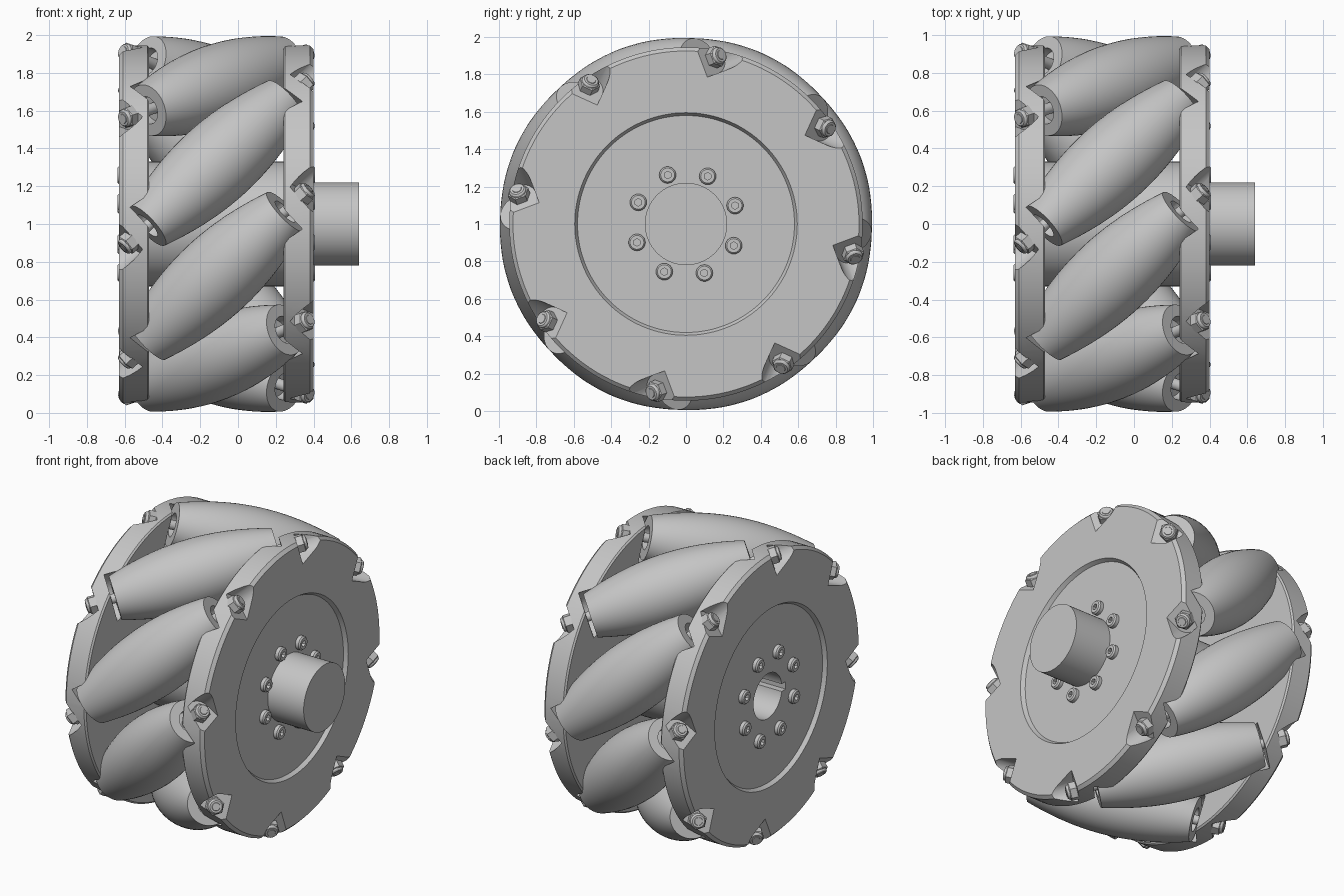
import bpy, bmesh
from math import pi, sin, cos, sqrt, radians
from mathutils import Matrix, Vector

cube = bpy.data.objects.get("Cube")
if cube:
    bpy.data.objects.remove(cube, do_unlink=True)

COUNT = 8             # rollers
PHASE = 20.6          # angle of the first roller, in degrees
AXIS_R = 0.78         # distance from wheel axis to roller axis
HALF = 0.515          # half length of a roller
SEAT = 0.635          # where the nuts sit along a roller axis
WHEEL = Matrix.Translation((-0.115, 0, 1))

grey = bpy.data.materials.new("plain grey")
grey.use_nodes = True
tone = (0.56, 0.56, 0.56, 1)
grey.diffuse_color = tone
grey.node_tree.nodes["Principled BSDF"].inputs["Base Color"].default_value = tone


def lathe(bm, profile, segments=64, matrix=Matrix(), closed=True):
    """Spin (x, radius) points about the x axis, then place the result."""
    part = bmesh.new()
    verts = [part.verts.new((x, 0, r)) for x, r in profile]
    edges = [part.edges.new(pair) for pair in zip(verts, verts[1:])]
    if closed:
        edges.append(part.edges.new((verts[-1], verts[0])))
    bmesh.ops.spin(part, geom=verts + edges, cent=(0, 0, 0), axis=(1, 0, 0),
                   angle=2 * pi, steps=segments, use_merge=True)
    merge(bm, part, matrix)


def prism(bm, outline, x0, x1, matrix=Matrix()):
    """Extrude a (y, z) outline along x."""
    part = bmesh.new()
    face = part.faces.new([part.verts.new((x0, y, z)) for y, z in outline])
    out = bmesh.ops.extrude_face_region(part, geom=[face], use_keep_orig=True)
    moved = [g for g in out["geom"] if isinstance(g, bmesh.types.BMVert)]
    bmesh.ops.translate(part, verts=moved, vec=(x1 - x0, 0, 0))
    merge(bm, part, matrix)


def merge(bm, part, matrix):
    bmesh.ops.remove_doubles(part, verts=part.verts, dist=1e-5)
    bmesh.ops.transform(part, matrix=matrix, verts=part.verts)
    bmesh.ops.recalc_face_normals(part, faces=part.faces)
    temp = bpy.data.meshes.new("temp")
    part.to_mesh(temp)
    part.free()
    bm.from_mesh(temp)
    bpy.data.meshes.remove(temp)


def finish(name, bm, cutter=None):
    mesh = bpy.data.meshes.new(name)
    bm.to_mesh(mesh)
    bm.free()
    obj = bpy.data.objects.new(name, mesh)
    bpy.context.scene.collection.objects.link(obj)
    mesh.materials.append(grey)
    if cutter:
        mod = obj.modifiers.new("cut", 'BOOLEAN')
        mod.operation, mod.solver, mod.object = 'DIFFERENCE', 'EXACT', cutter
        graph = bpy.context.evaluated_depsgraph_get()
        obj.data = bpy.data.meshes.new_from_object(obj.evaluated_get(graph))
        obj.modifiers.clear()
    obj.data.shade_smooth()
    obj.data.set_sharp_from_angle(angle=radians(28))
    return obj


def roller_frame(i):
    """Local x along the tilted roller, local z pointing outwards."""
    a = radians(PHASE + i * 360 / COUNT)
    out = Vector((0, cos(a), sin(a)))
    along = Vector((1, sin(a), -cos(a))).normalized()
    side = out.cross(along)
    m = Matrix((along, side, out)).transposed().to_4x4()
    m.translation = out * AXIS_R
    return WHEEL @ m


FRAMES = [roller_frame(i) for i in range(COUNT)]
FLIP = Matrix.Rotation(pi, 4, 'Z')
ENDS = [f @ turn for f in FRAMES for turn in (Matrix(), FLIP)]

# Cutter: roller clearances, nut pockets and the keyway
bm = bmesh.new()
W = 0.085
pocket = [(W * sin(pi * k / 16), W * cos(pi * k / 16)) for k in range(17)]
pocket += [(-0.3, -W), (-0.3, W)]
for m in ENDS:
    lathe(bm, [(0.3, 0), (0.3, 0.155), (0.54, 0.155), (0.54, 0)], 40, m, False)
    prism(bm, pocket, SEAT, 0.95, m)
prism(bm, [(-0.19, -0.025), (-0.13, -0.025), (-0.13, 0.025), (-0.19, 0.025)],
      -0.6, 0.29, WHEEL)
cutter = finish("pocket_cutter", bm)
cutter.hide_render = True

# Side plates with a shallow recess and a chamfered rim
plate = [(0.355, 0.15), (0.355, 0.935), (0.365, 0.945), (0.495, 0.945),
         (0.515, 0.925), (0.515, 0.595), (0.49, 0.58), (0.49, 0.15)]
for name, sign in (("left_plate", 1), ("right_plate", -1)):
    bm = bmesh.new()
    lathe(bm, [(sign * x, r) for x, r in plate], 128, WHEEL)
    finish(name, bm, cutter)

# Hub tube between the plates
bm = bmesh.new()
lathe(bm, [(-0.36, 0.15), (-0.36, 0.33), (0.36, 0.33), (0.36, 0.15)], 64, WHEEL)
finish("hub", bm, cutter)
bpy.data.objects.remove(cutter, do_unlink=True)

# Solid shaft on one side
bm = bmesh.new()
lathe(bm, [(0.3, 0), (0.3, 0.22), (0.755, 0.22), (0.755, 0)], 64, WHEEL, False)
finish("shaft", bm)

# Barrel rollers that follow the wheel's outer circle, with recessed ends
STEPS = 20
barrel = []
for k in range(STEPS + 1):
    t = HALF * (2 * k / STEPS - 1)
    barrel.append((t, 1 - sqrt(AXIS_R ** 2 + t * t / 2)))
barrel += [(HALF, 0.075), (HALF - 0.06, 0.075), (HALF - 0.06, 0.02),
           (0.06 - HALF, 0.02), (0.06 - HALF, 0.075), (-HALF, 0.075)]
for i, m in enumerate(FRAMES):
    bm = bmesh.new()
    lathe(bm, barrel, 48, m)
    finish(f"roller_{i + 1}", bm)

# Axles through the rollers, with lock nuts at both ends
bm = bmesh.new()
for m in FRAMES:
    lathe(bm, [(-0.7, 0), (-0.7, 0.024), (-0.69, 0.03), (0.69, 0.03),
               (0.7, 0.024), (0.7, 0)], 20, m, False)
finish("axles", bm)
bm = bmesh.new()
for m in ENDS:
    lathe(bm, [(SEAT - 0.005, 0), (SEAT - 0.005, 0.058), (0.676, 0.058),
               (0.682, 0.05), (0.682, 0)], 6, m, False)
    lathe(bm, [(0.68, 0.025), (0.68, 0.047), (0.69, 0.045), (0.697, 0.038),
               (0.697, 0.025)], 20, m)
finish("lock_nuts", bm)

# Socket head screws around the hub on both faces
bm = bmesh.new()
for i in range(COUNT):
    a = radians(PHASE + i * 360 / COUNT)
    spot = Matrix.Translation((0, 0.28 * cos(a), 0.28 * sin(a)))
    for turn in (Matrix(), FLIP):
        m = WHEEL @ spot @ turn
        lathe(bm, [(0.48, 0.024), (0.48, 0.045), (0.513, 0.045),
                   (0.522, 0.037), (0.522, 0.024)], 24, m)
        lathe(bm, [(0.48, 0.02), (0.48, 0.03), (0.522, 0.03), (0.522, 0.02)], 6, m)
        lathe(bm, [(0.48, 0), (0.48, 0.024), (0.5, 0.024), (0.5, 0)], 6, m, False)
finish("hub_screws", bm)
